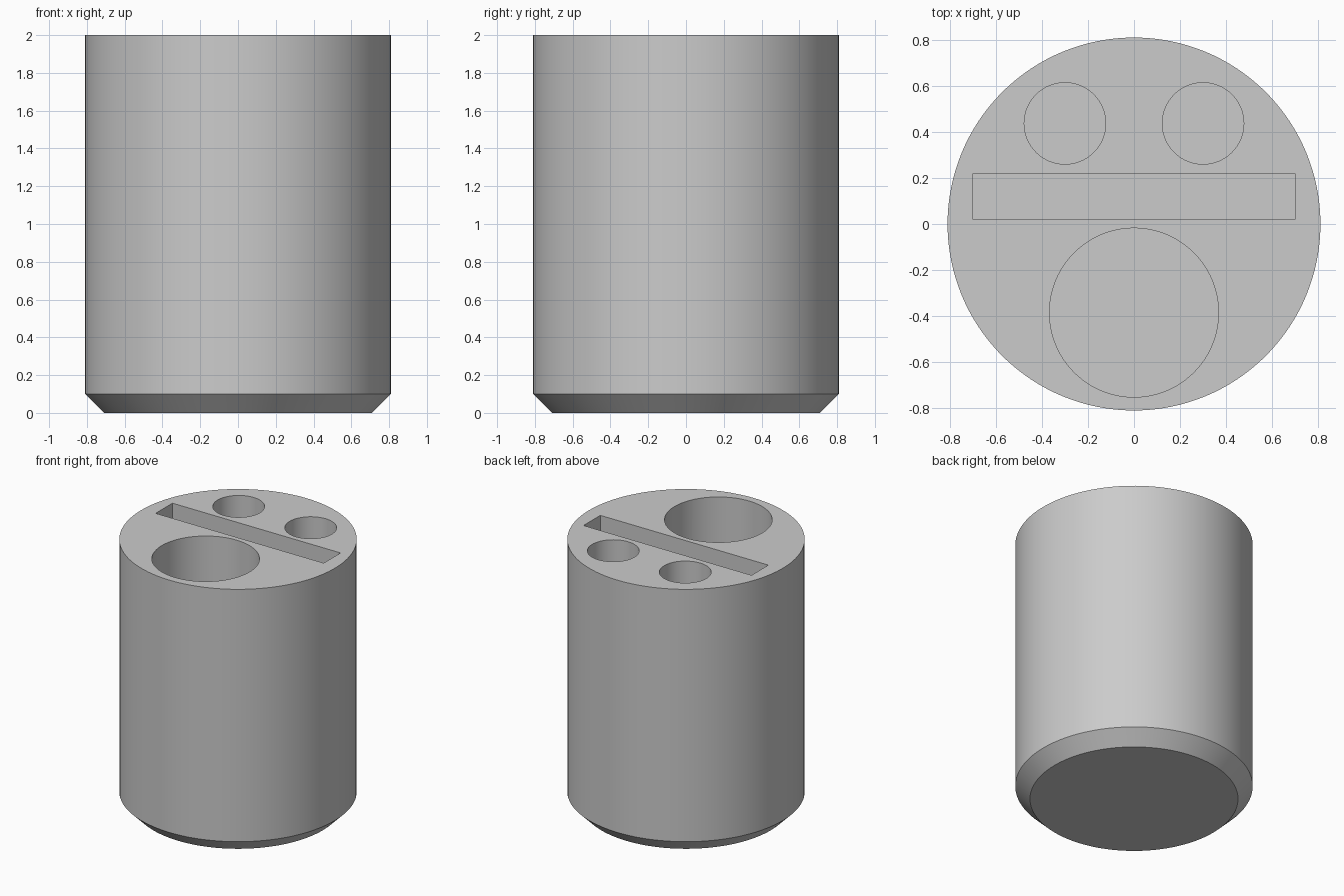
import bpy
import bmesh
from math import radians

cube = bpy.data.objects.get("Cube")
if cube:
    bpy.data.objects.remove(cube, do_unlink=True)

HEIGHT = 2.0
RADIUS = 0.81
CHAMFER = 0.1
FLOOR = 0.2

grey = bpy.data.materials.new("light_grey")
grey.use_nodes = True
colour = (0.6, 0.6, 0.6, 1)
grey.diffuse_color = colour
grey.node_tree.nodes["Principled BSDF"].inputs["Base Color"].default_value = colour


def cylinder(name, radius, x, y, bottom, top, sides):
    bpy.ops.mesh.primitive_cylinder_add(
        vertices=sides, radius=radius, depth=top - bottom,
        location=(x, y, (bottom + top) / 2))
    obj = bpy.context.object
    obj.name = name
    return obj


def cut(body, cutter):
    mod = body.modifiers.new(cutter.name, "BOOLEAN")
    mod.operation = "DIFFERENCE"
    mod.solver = "EXACT"
    mod.object = cutter
    bpy.context.view_layer.objects.active = body
    bpy.ops.object.modifier_apply(modifier=mod.name)
    bpy.data.objects.remove(cutter, do_unlink=True)


# Round body with a chamfered foot
body = cylinder("holder_body", RADIUS, 0, 0, 0, HEIGHT, 128)
bm = bmesh.new()
bm.from_mesh(body.data)
rim = [e for e in bm.edges if all(v.co.z < 0 for v in e.verts)]
bmesh.ops.bevel(bm, geom=rim, offset=CHAMFER, offset_type="OFFSET",
                segments=1, affect="EDGES")
bm.to_mesh(body.data)
bm.free()
body.data.materials.append(grey)

# Large cup hole at the front, two small round holes at the back
top = HEIGHT + 0.1
cut(body, cylinder("large_hole", 0.367, 0, -0.385, FLOOR, top, 96))
for side, x in (("left", 0.3), ("right", -0.3)):
    cut(body, cylinder(side + "_small_hole", 0.177, x, 0.437, FLOOR, top, 64))

# Long slot across the middle
bpy.ops.mesh.primitive_cube_add(size=1, location=(0, 0.12, (FLOOR + top) / 2))
slot = bpy.context.object
slot.name = "slot"
slot.scale = (1.4, 0.2, top - FLOOR)
cut(body, slot)

# Smooth walls, crisp rims
bpy.ops.object.select_all(action="DESELECT")
body.select_set(True)
bpy.context.view_layer.objects.active = body
bpy.ops.object.shade_smooth_by_angle(angle=radians(30))
